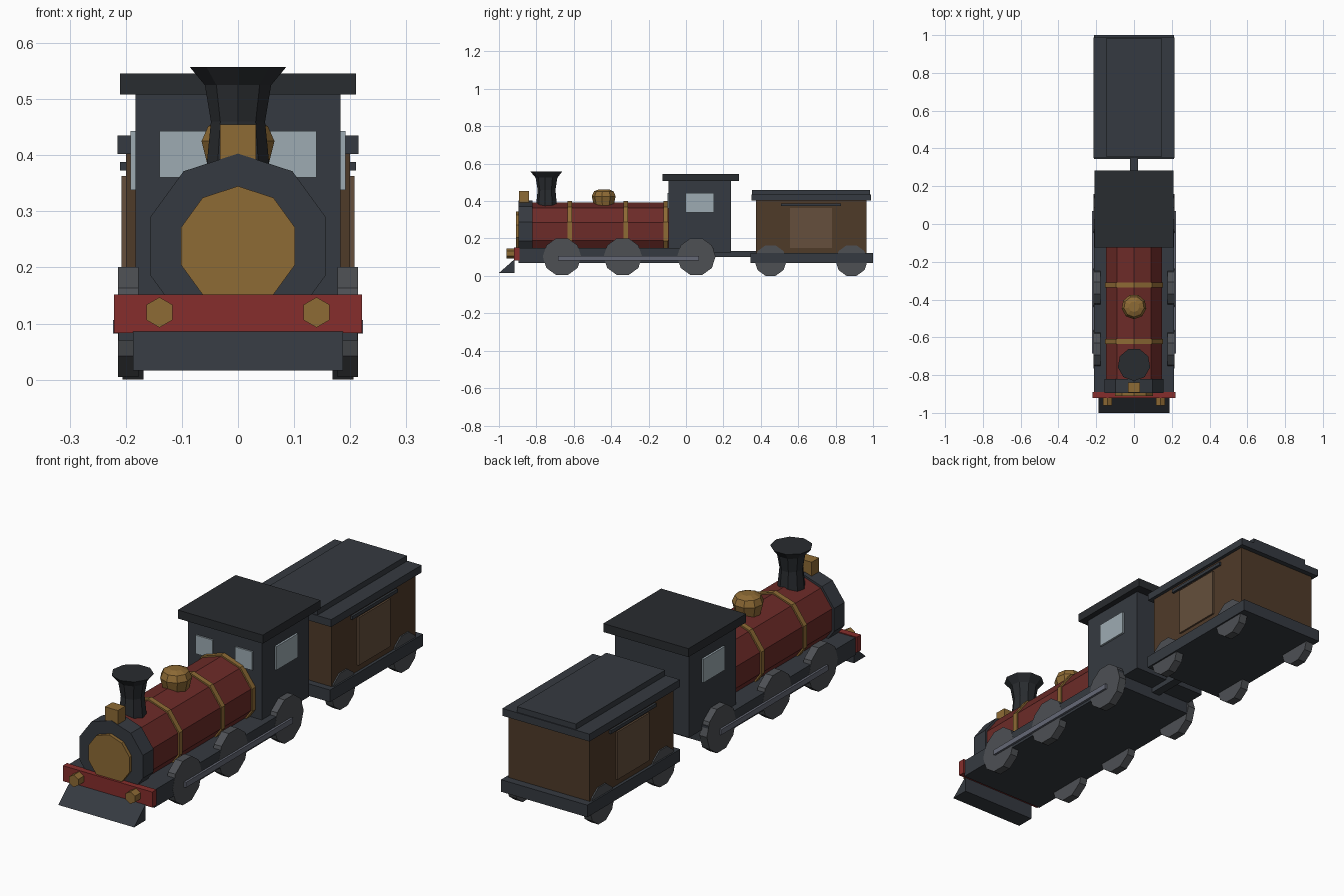
import bpy, bmesh, math
from mathutils import Matrix, Vector

if "Cube" in bpy.data.objects:
    bpy.data.objects.remove(bpy.data.objects["Cube"])


def material(name, r, g, b):
    m = bpy.data.materials.new(name)
    m.diffuse_color = (r, g, b, 1)
    m.use_nodes = True
    m.node_tree.nodes["Principled BSDF"].inputs["Base Color"].default_value = m.diffuse_color
    return m


SLATE = material("slate", .036, .042, .052)
BLACK = material("black_iron", .022, .025, .029)
RED = material("boiler_red", .15, .024, .021)
BEAM = material("beam_red", .24, .027, .025)
BRASS = material("brass", .27, .145, .035)
WOOD = material("wood", .078, .043, .022)
DOOR = material("door_wood", .13, .078, .045)
STEEL = material("steel", .075, .08, .088)
ROD = material("rod_steel", .13, .14, .18)
GLASS = material("glass", .34, .41, .45)


def finish(bm, name, mat):
    bmesh.ops.recalc_face_normals(bm, faces=bm.faces[:])
    me = bpy.data.meshes.new(name)
    bm.to_mesh(me)
    bm.free()
    me.materials.append(mat)
    ob = bpy.data.objects.new(name, me)
    bpy.context.collection.objects.link(ob)
    return ob


def box(name, mat, x, y, z):
    """Box from (min, max) ranges on each axis."""
    bm = bmesh.new()
    bmesh.ops.create_cube(bm, size=1)
    for v in bm.verts:
        v.co = Vector([(a + b) / 2 + c * (b - a) for (a, b), c in zip((x, y, z), v.co)])
    return finish(bm, name, mat)


def lathe(name, mat, profile, n, place, phase=0):
    """Faceted solid from (radius, height) rings around local z, first vertex on local +y."""
    bm = bmesh.new()
    rings = []
    for r, h in profile:
        ring = []
        for i in range(n):
            a = phase + math.tau * i / n
            ring.append(bm.verts.new(place @ Vector((r * math.sin(a), r * math.cos(a), h))))
        rings.append(ring)
    for lo, hi in zip(rings, rings[1:]):
        for i in range(n):
            j = (i + 1) % n
            bm.faces.new((lo[i], lo[j], hi[j], hi[i]))
    bm.faces.new(rings[0])
    bm.faces.new(rings[-1])
    return finish(bm, name, mat)


def along_y(name, mat, x, z, r, y0, y1, n=10):
    # local z -> world y, local y -> world z (vertex on top)
    place = Matrix(((1, 0, 0, x), (0, 0, 1, 0), (0, 1, 0, z), (0, 0, 0, 1)))
    return lathe(name, mat, [(r, y0), (r, y1)], n, place)


def wheel(name, side, y, z, r, x0, x1):
    # local z -> world x, local y -> world z, flat edge on top
    place = Matrix(((0, 0, side, 0), (1, 0, 0, y), (0, 1, 0, z), (0, 0, 0, 1)))
    return lathe(name, STEEL, [(r, x0), (r, x1)], 10, place, math.pi / 10)


# Boiler, bands, smokebox and door
along_y("boiler", RED, 0, .238, .155, -.83, -.09)
for i, y in enumerate((-.622, -.323, -.108)):
    along_y(f"boiler_band_{i}", BRASS, 0, .238, .162, y - .012, y + .012)
along_y("smokebox", SLATE, 0, .238, .165, -.895, -.82)
along_y("smokebox_door", BRASS, 0, .238, .107, -.91, -.89)
box("headlamp", BRASS, (-.032, .032), (-.893, -.84), (.385, .455))

# Chimney and steam dome, vertex facing the front
lathe("chimney", BLACK, [(.058, .36), (.056, .39), (.049, .46), (.06, .525), (.087, .557)],
      9, Matrix.Translation((0, -.744, 0)), math.pi)
lathe("steam_dome", BRASS, [(.052, .37), (.066, .425), (.054, .452), (.028, .463)],
      9, Matrix.Translation((0, -.438, 0)), math.pi)

# Cab
box("cab", SLATE, (-.183, .183), (-.093, .24), (.125, .51))
box("cab_roof", BLACK, (-.21, .21), (-.125, .283), (.508, .546))

# Engine frame, front beam and coupling
box("engine_frame", SLATE, (-.213, .213), (-.895, .147), (.07, .148))
box("front_beam", BEAM, (-.221, .221), (-.92, -.89), (.083, .152))
box("coupling", SLATE, (-.02, .02), (.13, .38), (.102, .134))

# Wedge-shaped cowcatcher
bm = bmesh.new()
left, right = [[bm.verts.new((x, y, z)) for y, z in ((-1, .016), (-.918, .016), (-.918, .088))]
               for x in (-.187, .187)]
bm.faces.new(left)
bm.faces.new(right)
for i in range(3):
    j = (i + 1) % 3
    bm.faces.new((left[i], left[j], right[j], right[i]))
finish(bm, "cowcatcher", SLATE)

# Wagon body and stepped roof
box("wagon_frame", SLATE, (-.213, .213), (.345, 1.0), (.068, .122))
box("wagon_body", WOOD, (-.2, .2), (.375, .965), (.12, .405))
box("wagon_roof", SLATE, (-.215, .215), (.35, .988), (.402, .435))
box("wagon_roof_top", SLATE, (-.145, .145), (.354, .984), (.43, .46))

# Parts repeated on both sides
for side, tag in ((-1, "left"), (1, "right")):
    def sbox(name, mat, x, y, z):
        return box(f"{name}_{tag}", mat, sorted((side * x[0], side * x[1])), y, z)

    sbox("front_window", GLASS, (.055, .14), (-.1, -.09), (.36, .443))
    sbox("side_window", GLASS, (.18, .192), (-.002, .15), (.338, .443))
    sbox("side_rod", ROD, (.21, .223), (-.685, .07), (.082, .106))
    sbox("wagon_door", DOOR, (.19, .208), (.555, .78), (.15, .363))
    sbox("door_rail", SLATE, (.19, .21), (.507, .828), (.373, .388))
    along_y(f"buffer_{tag}", BRASS, side * .14, .12, .027, -.96, -.915, 6)
    for i, y in enumerate((-.663, -.338, .055)):
        wheel(f"engine_wheel_{i}_{tag}", side, y, .103, .103, .177, .2135)
    for i, y in enumerate((.452, .885)):
        wheel(f"wagon_wheel_{i}_{tag}", side, y, .082, .086, .168, .206)
